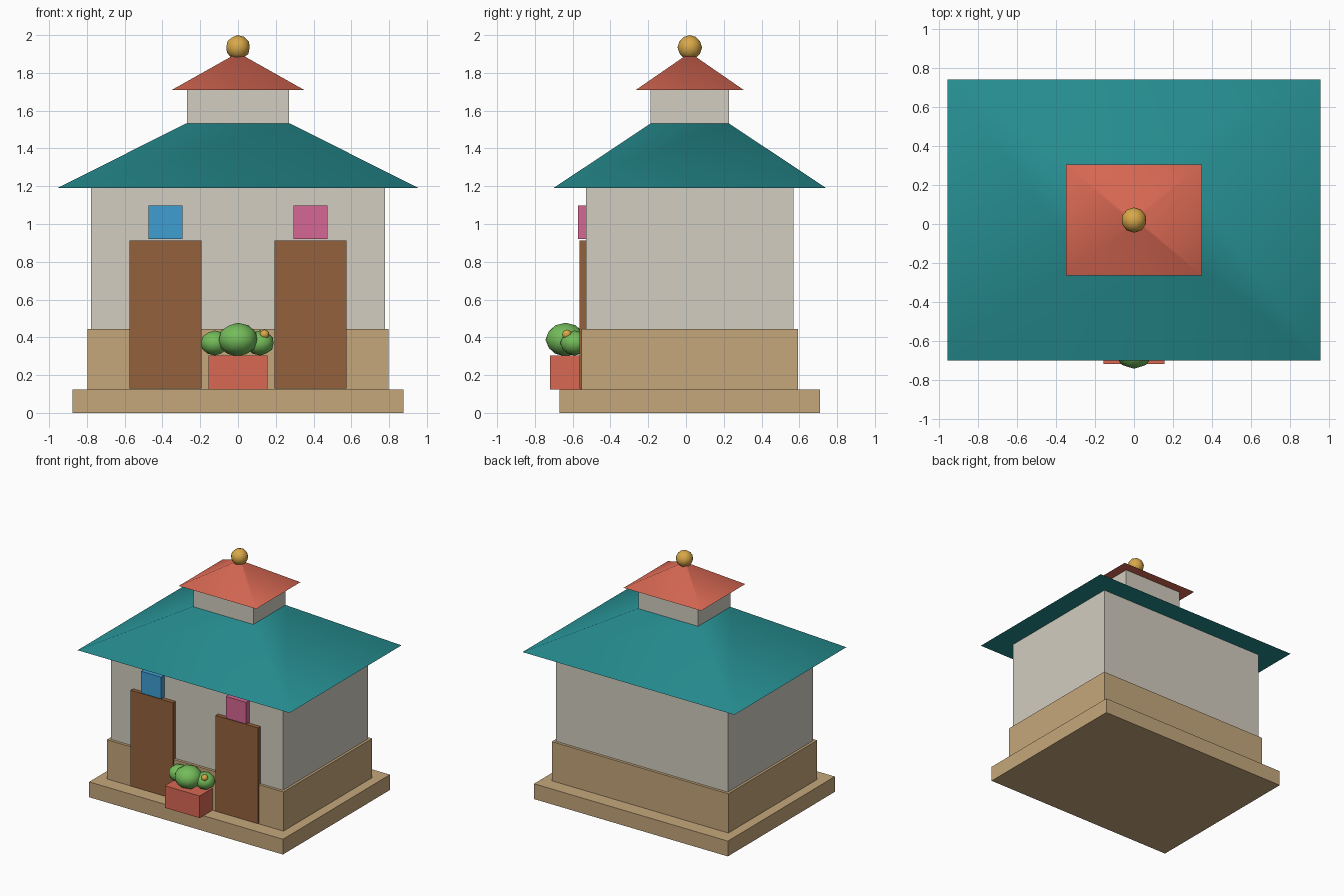
import bpy
import math

cube = bpy.data.objects.get("Cube")
if cube:
    bpy.data.objects.remove(cube, do_unlink=True)


def linear(c):
    c /= 255
    return c / 12.92 if c <= 0.04045 else ((c + 0.055) / 1.055) ** 2.4


def material(name, r, g, b):
    mat = bpy.data.materials.new(name)
    mat.use_nodes = True
    color = (linear(r), linear(g), linear(b), 1)
    mat.diffuse_color = color
    bsdf = next(n for n in mat.node_tree.nodes if n.type == "BSDF_PRINCIPLED")
    bsdf.inputs["Base Color"].default_value = color
    return mat


PLASTER = material("plaster", 210, 205, 192)
SAND = material("sandstone", 197, 167, 123)
WOOD = material("door wood", 149, 97, 61)
BLUE = material("blue sign", 63, 157, 210)
PINK = material("pink sign", 213, 103, 147)
RED = material("terracotta", 216, 104, 83)
TEAL = material("teal roof", 38, 142, 145)
GOLD = material("gold", 217, 168, 72)
GREEN = material("leaf green", 116, 188, 90)

MID_Y = 0.02  # the building sits slightly back of the planter


def mesh_object(name, verts, faces, mat):
    mesh = bpy.data.meshes.new(name)
    mesh.from_pydata(verts, [], faces)
    mesh.materials.append(mat)
    obj = bpy.data.objects.new(name, mesh)
    bpy.context.collection.objects.link(obj)
    return obj


def frustum(name, bottom, top, z0, z1, mat, y=MID_Y, x=0):
    """Four-sided block given by half sizes at its bottom and top."""
    corners = [(-1, -1), (1, -1), (1, 1), (-1, 1)]
    verts = [(x + sx * hx, y + sy * hy, z)
             for (hx, hy), z in ((bottom, z0), (top, z1)) for sx, sy in corners]
    faces = [(3, 2, 1, 0), (4, 5, 6, 7)]
    faces += [(i, (i + 1) % 4, (i + 1) % 4 + 4, i + 4) for i in range(4)]
    return mesh_object(name, verts, faces, mat)


def box(name, hx, hy, z0, z1, mat, y=MID_Y, x=0):
    return frustum(name, (hx, hy), (hx, hy), z0, z1, mat, y, x)


def smooth(obj, angle):
    bpy.ops.object.select_all(action="DESELECT")
    obj.select_set(True)
    bpy.context.view_layer.objects.active = obj
    bpy.ops.object.shade_smooth_by_angle(angle=math.radians(angle))


def ball(name, center, radii, mat):
    bpy.ops.mesh.primitive_ico_sphere_add(subdivisions=2, radius=1, location=center)
    obj = bpy.context.object
    obj.name = name
    obj.scale = radii
    obj.data.materials.append(mat)
    smooth(obj, 40)


# Plinth and walls
box("plinth", 0.875, 0.69, 0, 0.125, SAND)
box("lower_wall", 0.797, 0.572, 0.125, 0.445, SAND)
box("upper_wall", 0.777, 0.55, 0.445, 1.19, PLASTER)

# Main roof, roof turret and its cap
smooth(frustum("main_roof", (0.957, 0.722), (0.275, 0.208), 1.19, 1.532, TEAL), 50)
box("turret", 0.27, 0.208, 1.53, 1.71, PLASTER)
smooth(frustum("turret_roof", (0.35, 0.285), (0.012, 0.01), 1.71, 1.9, RED), 50)
ball("roof_finial", (0, MID_Y, 1.935), (0.065, 0.065, 0.065), GOLD)

# A door with a sign above it on each side
for side, sign, mat in ((-1, "right", BLUE), (1, "left", PINK)):
    x = side * 0.384
    box(sign + "_door", 0.191, 0.0165, 0.13, 0.912, WOOD, -0.5465, x)
    box(sign + "_sign", 0.091, 0.022, 0.92, 1.098, mat, -0.551, x)

# Planter with bushes and a small flower
box("planter", 0.157, 0.09, 0.125, 0.305, RED, -0.63)
ball("middle_bush", (0, -0.638, 0.388), (0.106, 0.106, 0.089), GREEN)
ball("right_bush", (-0.123, -0.59, 0.37), (0.076, 0.076, 0.066), GREEN)
ball("left_bush", (0.116, -0.59, 0.37), (0.076, 0.076, 0.066), GREEN)
ball("flower", (0.14, -0.63, 0.415), (0.026, 0.026, 0.026), GOLD)
